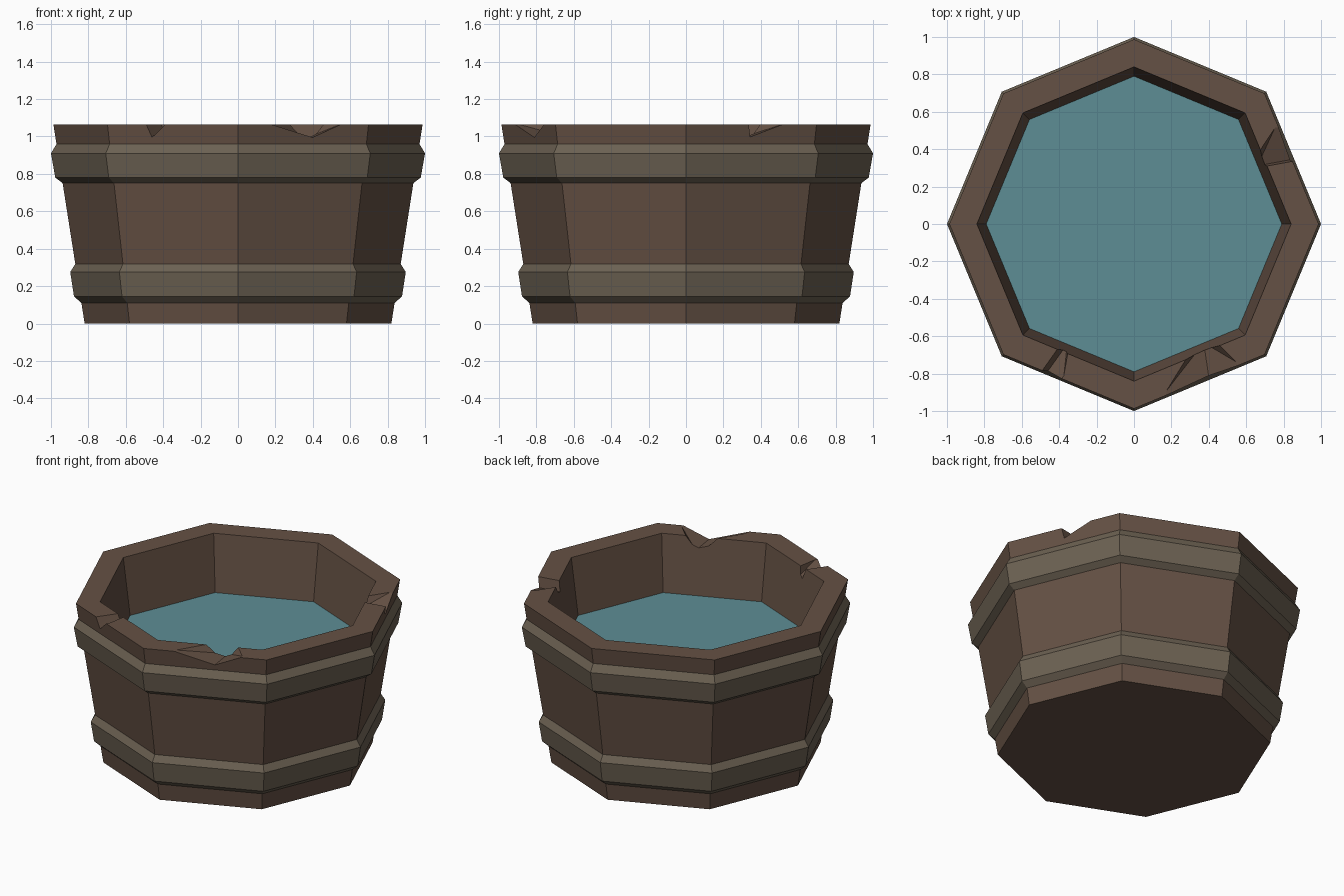
import bpy, bmesh, math
from mathutils import Vector

if "Cube" in bpy.data.objects:
    bpy.data.objects.remove(bpy.data.objects["Cube"])

SIDES = 8
TOP = 1.065


def material(name, rgb):
    m = bpy.data.materials.new(name)
    m.diffuse_color = (*rgb, 1)
    m.use_nodes = True
    m.node_tree.nodes["Principled BSDF"].inputs["Base Color"].default_value = m.diffuse_color
    return m


wood = material("wood", (0.13, 0.082, 0.058))
metal = material("metal", (0.15, 0.12, 0.085))
water_mat = material("water", (0.11, 0.27, 0.30))


def make_object(name, bm, mat=None):
    bmesh.ops.recalc_face_normals(bm, faces=bm.faces)
    me = bpy.data.meshes.new(name)
    bm.to_mesh(me)
    bm.free()
    ob = bpy.data.objects.new(name, me)
    bpy.context.collection.objects.link(ob)
    if mat:
        me.materials.append(mat)
    return ob


def lathe(name, profile, mat, closed):
    """Spin (radius, z) points into an octagonal shell: a closed ring, or capped at both ends."""
    bm = bmesh.new()
    rings = []
    for r, z in profile:
        angles = [2 * math.pi * i / SIDES for i in range(SIDES)]
        rings.append([bm.verts.new((r * math.cos(a), r * math.sin(a), z)) for a in angles])
    pairs = list(zip(rings, rings[1:]))
    if closed:
        pairs.append((rings[-1], rings[0]))
    else:
        bm.faces.new(rings[0])
        bm.faces.new(rings[-1])
    for a, b in pairs:
        for i in range(SIDES):
            j = (i + 1) % SIDES
            bm.faces.new((a[i], a[j], b[j], b[i]))
    return make_object(name, bm, mat)


def notch(tub, outer, inner, low_z):
    """Cut a V across the rim; outer and inner are the XY of its left, lowest and right points."""
    bm = bmesh.new()
    ends = []
    for t in (-0.35, 1.35):
        p = [Vector((*i, 0)).lerp(Vector((*o, 0)), t) for i, o in zip(inner, outer)]
        p[0].z = p[2].z = TOP
        p[1].z = low_z
        for k in (0, 2):
            p[k] = p[1] + (p[k] - p[1]) * 1.4
        ends.append(p)
    for p in ends:
        for v in p:
            bm.verts.new(v)
    bmesh.ops.convex_hull(bm, input=bm.verts[:])
    cutter = make_object("notch_cutter", bm)
    cutter.hide_render = True
    mod = tub.modifiers.new("notch", 'BOOLEAN')
    mod.operation = 'DIFFERENCE'
    mod.solver = 'EXACT'
    mod.object = cutter
    bpy.context.view_layer.objects.active = tub
    bpy.ops.object.modifier_apply(modifier=mod.name)
    bpy.data.objects.remove(cutter, do_unlink=True)


# wooden tub with thick flared walls
tub = lathe("tub", [(0.82, 0), (0.987, TOP), (0.84, TOP), (0.71, 0.1)], wood, False)

# worn notches: front right, front left, right side
notch(tub, [(0.21, -0.898), (0.40, -0.82), (0.53, -0.766)],
      [(0.29, -0.72), (0.38, -0.683), (0.45, -0.654)], 0.995)
notch(tub, [(-0.49, -0.783), (-0.465, -0.793), (-0.40, -0.82)],
      [(-0.41, -0.67), (-0.385, -0.681), (-0.36, -0.691)], 0.995)
notch(tub, [(0.847, 0.335), (0.8425, 0.345), (0.783, 0.49)],
      [(0.712, 0.31), (0.7075, 0.32), (0.68, 0.385)], 0.998)

# bevelled hoops
lathe("lower_hoop", [(0.80, 0.11), (0.837, 0.11), (0.877, 0.145), (0.897, 0.275),
                     (0.869, 0.32), (0.80, 0.32)], metal, True)
lathe("upper_hoop", [(0.90, 0.75), (0.937, 0.75), (0.977, 0.78), (1.0, 0.91),
                     (0.97, 0.96), (0.90, 0.96)], metal, True)

# water surface
bm = bmesh.new()
bmesh.ops.create_circle(bm, cap_ends=True, segments=SIDES, radius=0.795)
bmesh.ops.translate(bm, verts=bm.verts, vec=(0, 0, 0.695))
water = make_object("water", bm, water_mat)
if water.data.polygons[0].normal.z < 0:
    water.data.flip_normals()
